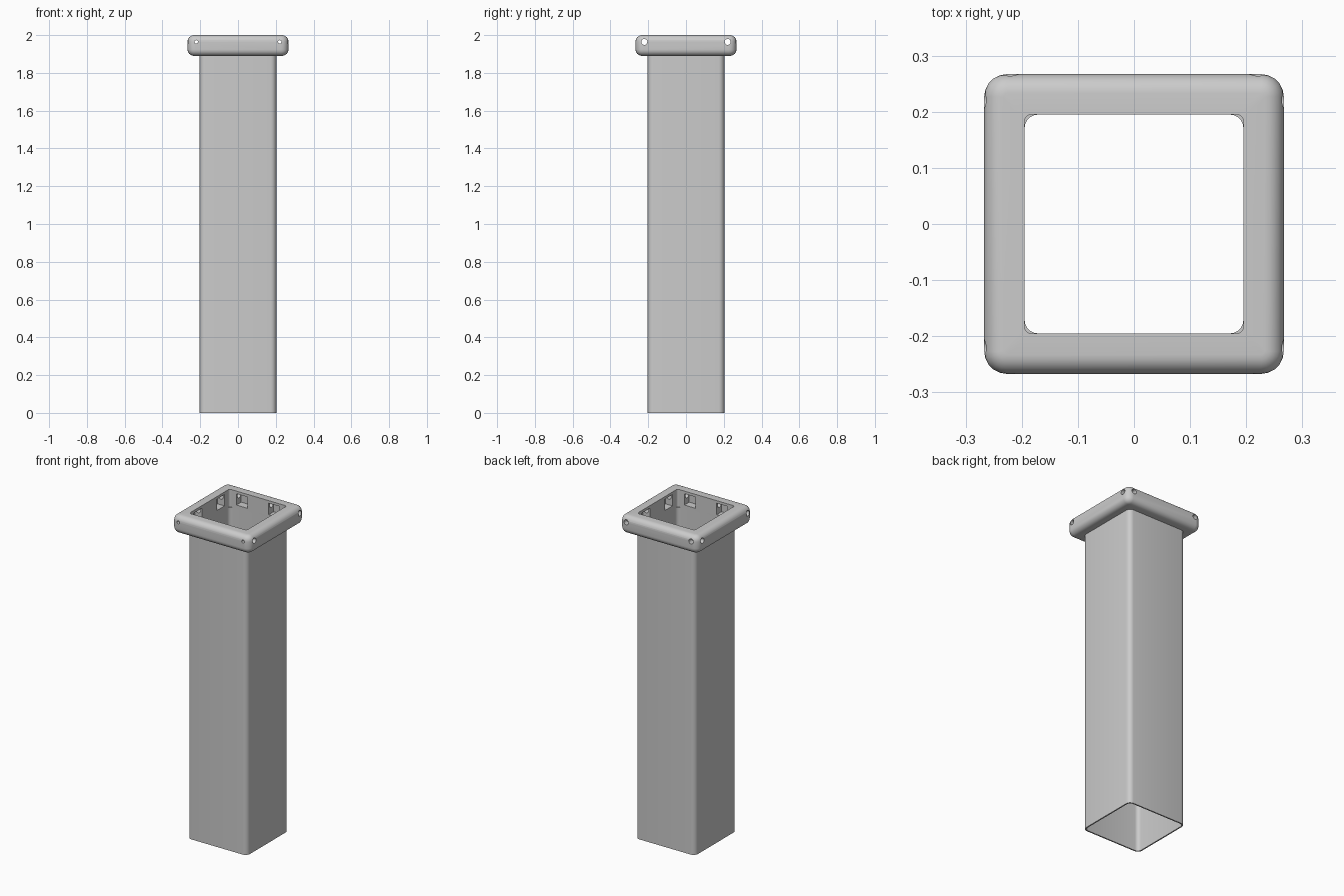
import bpy, bmesh, math
from mathutils import Matrix, Vector

if "Cube" in bpy.data.objects:
    bpy.data.objects.remove(bpy.data.objects["Cube"])


def loop(half, radius, z, n=5):
    """Rounded square outline."""
    pts = []
    for k in range(4):
        a0 = k * math.pi / 2
        sx, sy = [(1, 1), (-1, 1), (-1, -1), (1, -1)][k]
        c = half - radius
        for i in range(n + 1):
            a = a0 + i / n * math.pi / 2
            pts.append((sx * c + radius * math.cos(a), sy * c + radius * math.sin(a), z))
    return pts


def ring_object(name, profile):
    """Closed ring skinned through (half width, corner radius, z) outlines."""
    bm = bmesh.new()
    rings = [[bm.verts.new(p) for p in loop(*s)] for s in profile]
    m = len(rings[0])
    for r, ring in enumerate(rings):
        nxt = rings[(r + 1) % len(rings)]
        for i in range(m):
            j = (i + 1) % m
            bm.faces.new((ring[i], ring[j], nxt[j], nxt[i]))
    bmesh.ops.recalc_face_normals(bm, faces=bm.faces)
    me = bpy.data.meshes.new(name)
    bm.to_mesh(me)
    bm.free()
    ob = bpy.data.objects.new(name, me)
    bpy.context.collection.objects.link(ob)
    return ob


def cut(target, cutter):
    cutter.hide_render = True
    bpy.context.view_layer.objects.active = target
    mod = target.modifiers.new("cut", "BOOLEAN")
    mod.operation = "DIFFERENCE"
    mod.solver = "EXACT"
    mod.object = cutter
    bpy.ops.object.modifier_apply(modifier=mod.name)
    bpy.data.objects.remove(cutter, do_unlink=True)


def drill(target, a, b, radius):
    a, b = Vector(a), Vector(b)
    bpy.ops.mesh.primitive_cylinder_add(vertices=20, radius=radius, depth=(b - a).length,
                                        location=(a + b) / 2)
    ob = bpy.context.object
    ob.rotation_mode = "QUATERNION"
    ob.rotation_quaternion = (b - a).to_track_quat("Z", "Y")
    bpy.context.view_layer.update()
    cut(target, ob)


def smooth(ob):
    bpy.ops.object.select_all(action="DESELECT")
    ob.select_set(True)
    bpy.context.view_layer.objects.active = ob
    bpy.ops.object.shade_smooth_by_angle(angle=math.radians(30))


# Long hollow square shaft
shaft = ring_object("shaft", [(0.203, 0.03, 0), (0.203, 0.03, 1.892),
                              (0.195, 0.024, 1.892), (0.195, 0.024, 0)])

# Thick collar with rounded outer edges
R = 0.034
profile = [(0.195, 0.012, 1.89)]
for zc, start in ((1.89 + R, -90), (2.0 - R, 0)):
    for i in range(7):
        a = math.radians(start + 15 * i)
        h = 0.267 - R + R * math.cos(a)
        profile.append((h, max(0.008, 0.04 - (0.267 - h)), zc + R * math.sin(a)))
profile.append((0.195, 0.012, 2.0))
collar = ring_object("collar", profile)

# Pockets in the inner walls of the collar
for k in range(4):
    for s in (-1, 1):
        bpy.ops.mesh.primitive_cube_add(size=1)
        c = bpy.context.object
        c.data.transform(Matrix.Rotation(k * math.pi / 2, 4, "Z")
                         @ Matrix.Translation((s * 0.11, 0.212, 1.949))
                         @ Matrix.Diagonal((0.075, 0.06, 0.07, 1)))
        cut(collar, c)

# Long drilled holes near the corners, narrow at the front
Z = 1.964
for s in (-1, 1):
    p = s * 0.221
    drill(collar, (-0.3, p, Z), (0.3, p, Z), 0.016)
    drill(collar, (p, -0.245, Z), (p, 0.3, Z), 0.0155)
    drill(collar, (p, -0.3, Z), (p, -0.235, Z), 0.009)

for ob in (shaft, collar):
    smooth(ob)
